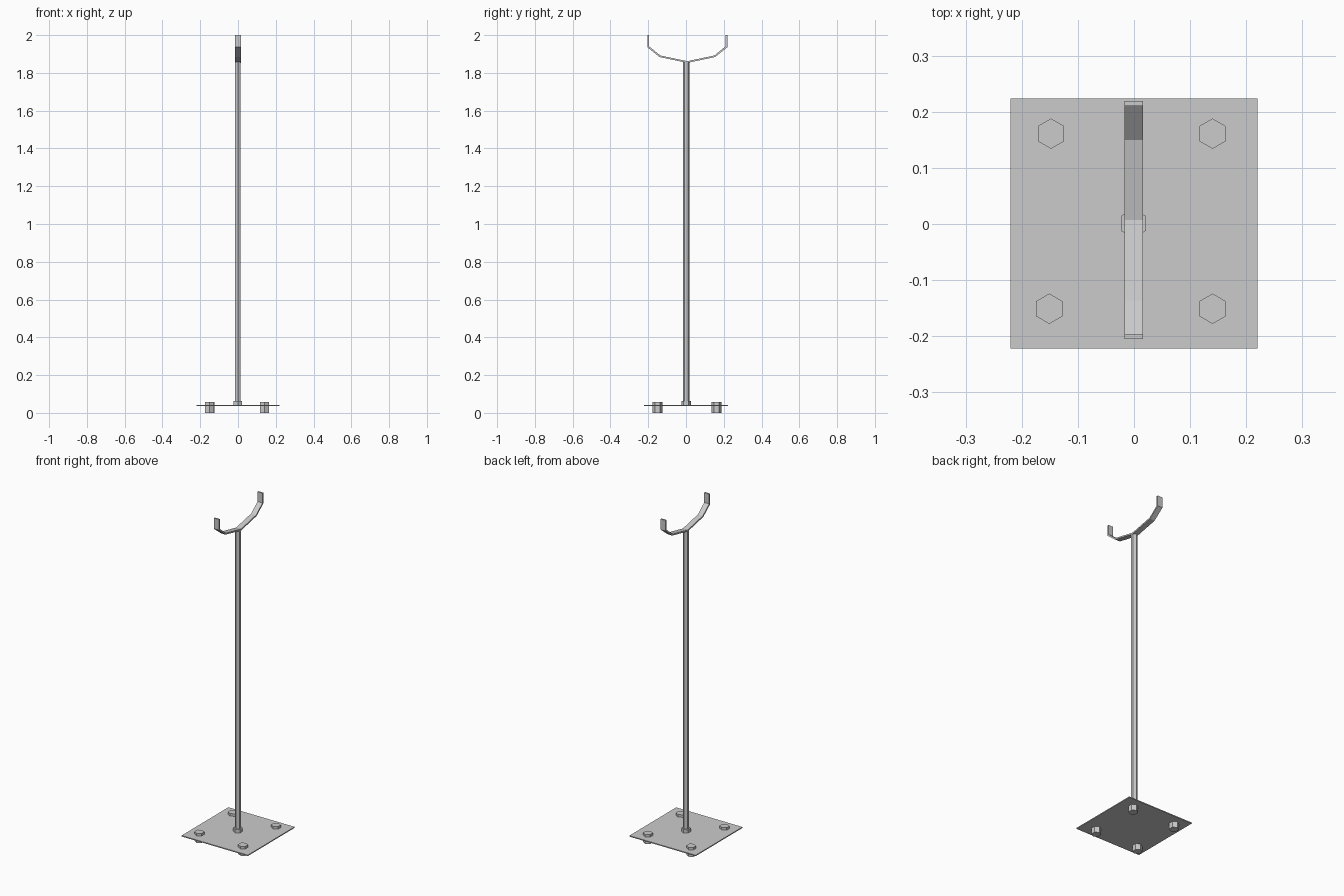
import bpy, bmesh, math
from mathutils import Matrix

if "Cube" in bpy.data.objects:
    bpy.data.objects.remove(bpy.data.objects["Cube"])


def finish(name, bm):
    bmesh.ops.recalc_face_normals(bm, faces=bm.faces[:])
    mesh = bpy.data.meshes.new(name)
    bm.to_mesh(mesh)
    bm.free()
    obj = bpy.data.objects.new(name, mesh)
    bpy.context.collection.objects.link(obj)
    return obj


def hex_prism(name, x, y, z0, z1, r0, r1=None):
    # six-sided prism with corners pointing along y
    bm = bmesh.new()
    m = Matrix.Translation((x, y, (z0 + z1) / 2))
    bmesh.ops.create_cone(bm, cap_ends=True, segments=6, radius1=r0,
                          radius2=r1 or r0, depth=z1 - z0, matrix=m)
    ys = [v.co.y for v in bm.verts]
    if max(ys) - y < r0 * 0.95:
        bmesh.ops.rotate(bm, verts=bm.verts[:], cent=(x, y, 0),
                         matrix=Matrix.Rotation(math.pi / 6, 3, 'Z'))
    return finish(name, bm)


# base plate
bm = bmesh.new()
bmesh.ops.create_cube(bm, size=1)
bmesh.ops.scale(bm, verts=bm.verts[:], vec=(0.441, 0.445, 0.006))
bmesh.ops.translate(bm, verts=bm.verts[:], vec=(0, 0.001, 0.039))
finish("base_plate", bm)

# bolts through the plate
for i, (x, y) in enumerate([(-0.148, 0.161), (0.14, 0.161),
                            (-0.151, -0.151), (0.14, -0.151)]):
    hex_prism(f"bolt_{i + 1}", x, y, 0.0, 0.057, 0.027)

# collar and pole
hex_prism("pole_collar", -0.001, 0.001, 0.04, 0.062, 0.026)
hex_prism("pole", -0.001, 0.001, 0.04, 1.857, 0.0175)

# cradle strip: inner and outer half profiles (y, z), mirrored about its centre
cy = 0.007
outer = [(0, 1.853), (0.147, 1.884), (0.212, 1.936), (0.212, 2.0)]
inner = [(0, 1.862), (0.143, 1.892), (0.203, 1.941), (0.203, 2.0)]


def mirrored(half):
    return [(-y, z) for y, z in half[:0:-1]] + half


bm = bmesh.new()
rows = [[bm.verts.new((x, y + cy, z)) for y, z in mirrored(p)]
        for x, p in [(-0.017, outer), (0.016, outer), (0.016, inner), (-0.017, inner)]]
for a, b in zip(rows, rows[1:] + rows[:1]):
    for i in range(len(a) - 1):
        bm.faces.new((a[i], a[i + 1], b[i + 1], b[i]))
for end in (0, -1):
    bm.faces.new([r[end] for r in rows])
finish("cradle", bm)
